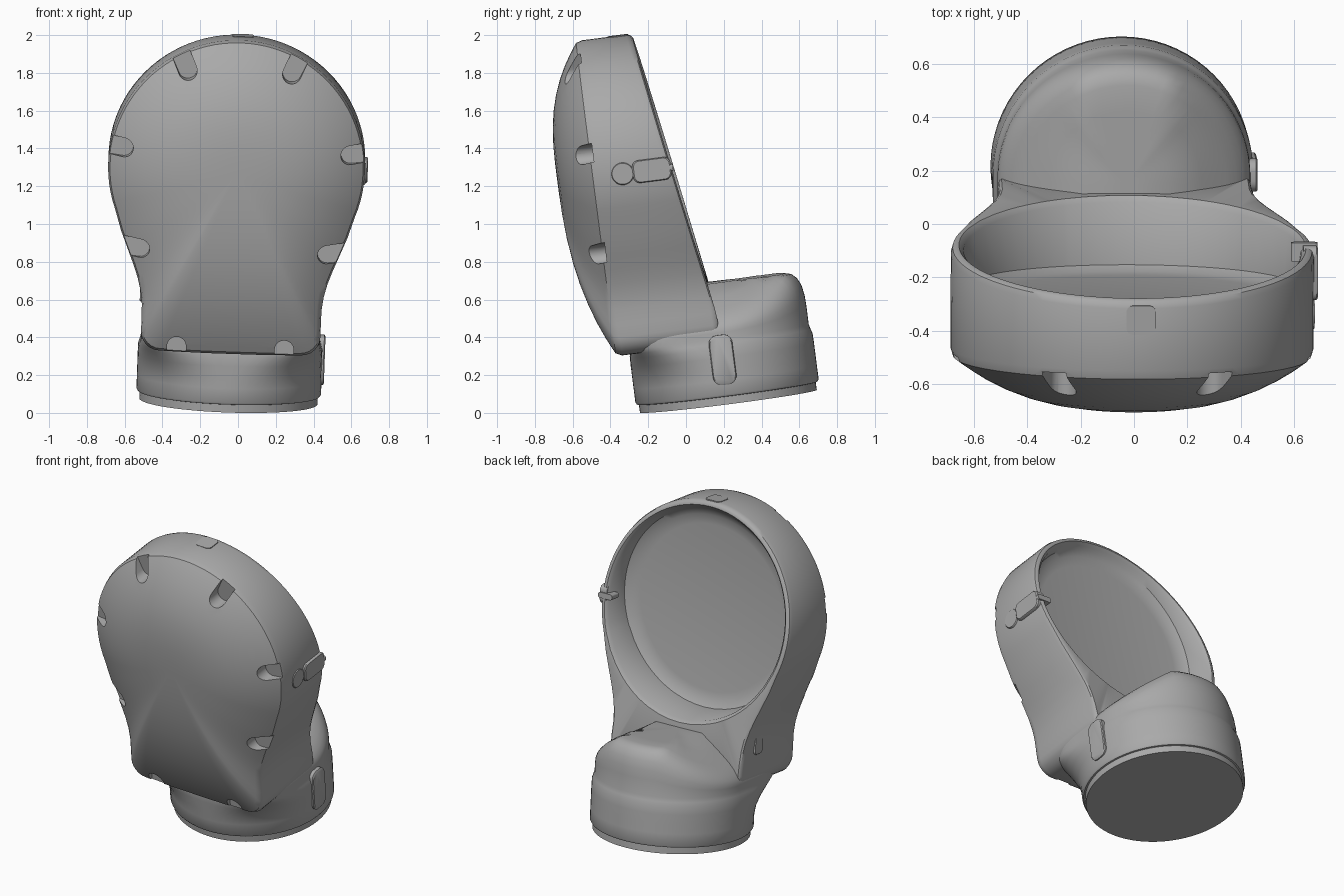
import bpy, bmesh, math
from mathutils import Matrix, Vector

cube = bpy.data.objects.get("Cube")
if cube:
    bpy.data.objects.remove(cube, do_unlink=True)

grey = bpy.data.materials.new("plain grey")
grey.use_nodes = True
grey.diffuse_color = (0.4, 0.4, 0.4, 1)
grey.node_tree.nodes["Principled BSDF"].inputs["Base Color"].default_value = (0.4, 0.4, 0.4, 1)

# The whole housing leans back and slightly sideways
LEAN = (Matrix.Rotation(math.radians(2), 4, 'Y') @ Matrix.Rotation(math.radians(7.3), 4, 'X')
        @ Matrix.Translation((-0.053, 0, 0.001)))
CZ = 1.345       # height of the round face centre
NECK_Y = 0.23    # neck axis


def loft(name, rings, angle=35):
    """Skin a list of equal rings and close both ends."""
    bm = bmesh.new()
    rows = [[bm.verts.new(LEAN @ Vector(p)) for p in ring] for ring in rings]
    n = len(rows[0])
    for a, b in zip(rows, rows[1:]):
        for i in range(n):
            j = (i + 1) % n
            bm.faces.new((a[i], a[j], b[j], b[i]))
    bm.faces.new(rows[0])
    bm.faces.new(rows[-1])
    bmesh.ops.recalc_face_normals(bm, faces=bm.faces)
    me = bpy.data.meshes.new(name)
    bm.to_mesh(me)
    bm.free()
    me.materials.append(grey)
    ob = bpy.data.objects.new(name, me)
    bpy.context.collection.objects.link(ob)
    smooth(ob, angle)
    return ob


def smooth(ob, angle):
    bpy.ops.object.select_all(action='DESELECT')
    ob.select_set(True)
    bpy.context.view_layer.objects.active = ob
    bpy.ops.object.shade_smooth_by_angle(angle=math.radians(angle))


def rounded(w, h, r, steps=6):
    """Rounded rectangle centred on the origin."""
    pts = []
    for k, (sx, sy) in enumerate(((1, 1), (-1, 1), (-1, -1), (1, -1))):
        for i in range(steps + 1):
            a = math.pi / 2 * (k + i / steps)
            pts.append((sx * (w / 2 - r) + r * math.cos(a), sy * (h / 2 - r) + r * math.sin(a)))
    return pts


# Head outline: round above, tapering to a narrow block with rounded corners
half = []
for i in range(29):
    a = math.radians(90 - 111 * i / 28)
    half.append((0.68 * math.cos(a), CZ + 0.68 * math.sin(a)))
half += [(0.6, 0.99), (0.56, 0.89), (0.528, 0.81), (0.503, 0.74), (0.485, 0.67), (0.476, 0.6), (0.475, 0.52)]
for i in range(7):
    a = math.pi / 2 * i / 6
    half.append((0.375 + 0.1 * math.cos(a), 0.455 - 0.1 * math.sin(a)))
half += [(0.25, 0.352), (0.12, 0.35), (0, 0.35)]
outline = half + [(-x, z) for x, z in half[-2:0:-1]]


def back(z):
    return min(NECK_Y, 0.147 - 0.171 * (z - 0.989))


def scaled(s, y):
    """Outline shrunk toward the face centre; y is a number or a rule."""
    ring = []
    for x, z in outline:
        z = CZ + (z - CZ) * s
        ring.append((x * s, y(z) if callable(y) else y, z))
    return ring


def circle(r, y):
    ring = []
    for x, z in outline:
        d = math.hypot(x, z - CZ)
        z = CZ + (z - CZ) * r / d
        ring.append((x * r / d, y(z) if callable(y) else y, z))
    return ring


# Head: recessed floor, pocket wall, sloping rim, side wall, domed front
rings = [circle(0.52, -0.09), circle(0.58, -0.08), circle(0.615, -0.06),
         circle(0.632, lambda z: back(z) - 0.02), circle(0.65, back),
         scaled(0.972, back), scaled(0.99, lambda z: back(z) - 0.008),
         scaled(1, lambda z: back(z) - 0.03), scaled(1, -0.295)]
for s in (0.985, 0.95, 0.9, 0.82, 0.72, 0.6, 0.48, 0.35, 0.22, 0.1, 0.02):
    rings.append(scaled(s, -0.32 - 0.2 * (1 - s ** 2.7)))
head = loft("head_shell", rings)

# Notches around the front edge: inner tip and outward direction
notches = [(0.255, 1.82, 0.42, 0.9), (0.55, 1.435, 1, 0.13),
           (0.445, 0.9, 1, 0.12), (0.285, 0.44, 0, -1)]
for tx, tz, dx, dz in notches:
    for side in (1, -1):
        d = Vector((dx, dz)).normalized()
        shape = []
        for i in range(13):
            a = math.pi * (0.5 + i / 12)
            shape.append((0.05 + 0.05 * math.cos(a), 0.05 * math.sin(a)))
        shape += [(0.4, -0.05), (0.4, 0.05)]
        flat = [(side * (tx + u * d.x - v * d.y), tz + u * d.y + v * d.x) for u, v in shape]
        cutter = loft("notch_cutter", [[(x, y, z) for x, z in flat] for y in (-0.7, -0.312)])
        cutter.hide_render = True
        mod = head.modifiers.new("notch", 'BOOLEAN')
        mod.operation = 'DIFFERENCE'
        mod.solver = 'EXACT'
        mod.object = cutter
        bpy.context.view_layer.objects.active = head
        bpy.ops.object.modifier_apply(modifier=mod.name)
        bpy.data.objects.remove(cutter, do_unlink=True)
smooth(head, 35)


# Neck: round base whose front half squares off to meet the head
def neck_ring(z, r, n, s=1.0, t=None):
    ring = []
    for i in range(72):
        a = 2 * math.pi * i / 72
        c, q = math.cos(a), math.sin(a)
        e = 2 / (n if q < 0 else 2)
        x = s * r * math.copysign(abs(c) ** e, c)
        y = NECK_Y + s * r * math.copysign(abs(q) ** e, q)
        h = z
        if t is not None:  # cap: flat along the middle, falling to the sides
            fall = max(0, abs(x) - 0.17) / 0.3
            h = z + t * (0.665 - 0.19 * fall - z)
        ring.append((x, y, h))
    return ring


rings = [neck_ring(0.03, 0.472, 2), neck_ring(0.072, 0.472, 2), neck_ring(0.074, 0.482, 2),
         neck_ring(0.085, 0.489, 2), neck_ring(0.16, 0.489, 2), neck_ring(0.22, 0.489, 2.15),
         neck_ring(0.28, 0.489, 2.6), neck_ring(0.33, 0.488, 3.4), neck_ring(0.355, 0.48, 4.5),
         neck_ring(0.38, 0.474, 6)]
for s, t in ((1, 0.35), (0.995, 0.55), (0.975, 0.74), (0.935, 0.88), (0.88, 0.965),
             (0.8, 1), (0.6, 1), (0.35, 1), (0.05, 1)):
    rings.append(neck_ring(0.38, 0.474, 6, s, t))
loft("neck", rings, 40)


# Side plates: rounded tabs laid on the left and right walls
def side_plate(name, y, z, w, h, r, x0, x1):
    pts = rounded(w, h, r)
    rim = [(x0, 1), (x1 - math.copysign(0.006, x1), 1), (x1, 0.93)]
    loft(name, [[(x, y + u * k, z + v * k) for u, v in pts] for x, k in rim])


side_plate("neck_latch", NECK_Y, 0.268, 0.125, 0.265, 0.045, 0.44, 0.502)
side_plate("hinge_tab", -0.013, 1.32, 0.205, 0.12, 0.035, 0.64, 0.695)
side_plate("hinge_pin", -0.169, 1.32, 0.12, 0.12, 0.0599, 0.64, 0.684)
side_plate("side_button", 0.06, 0.63, 0.08, 0.12, 0.025, -0.44, -0.488)

# Hook of the hinge tab over the rim, and the small plate on the crown
hook = rounded(0.1, 0.035, 0.012)
loft("rim_hook", [[(0.645 + u, y, 1.32 + v) for u, v in hook] for y in (0.03, 0.1)])
crown = rounded(0.11, 0.11, 0.025)
loft("crown_plate", [[(0.01 + u, -0.104 + v, z) for u, v in crown] for z in (1.98, 2.027)])
